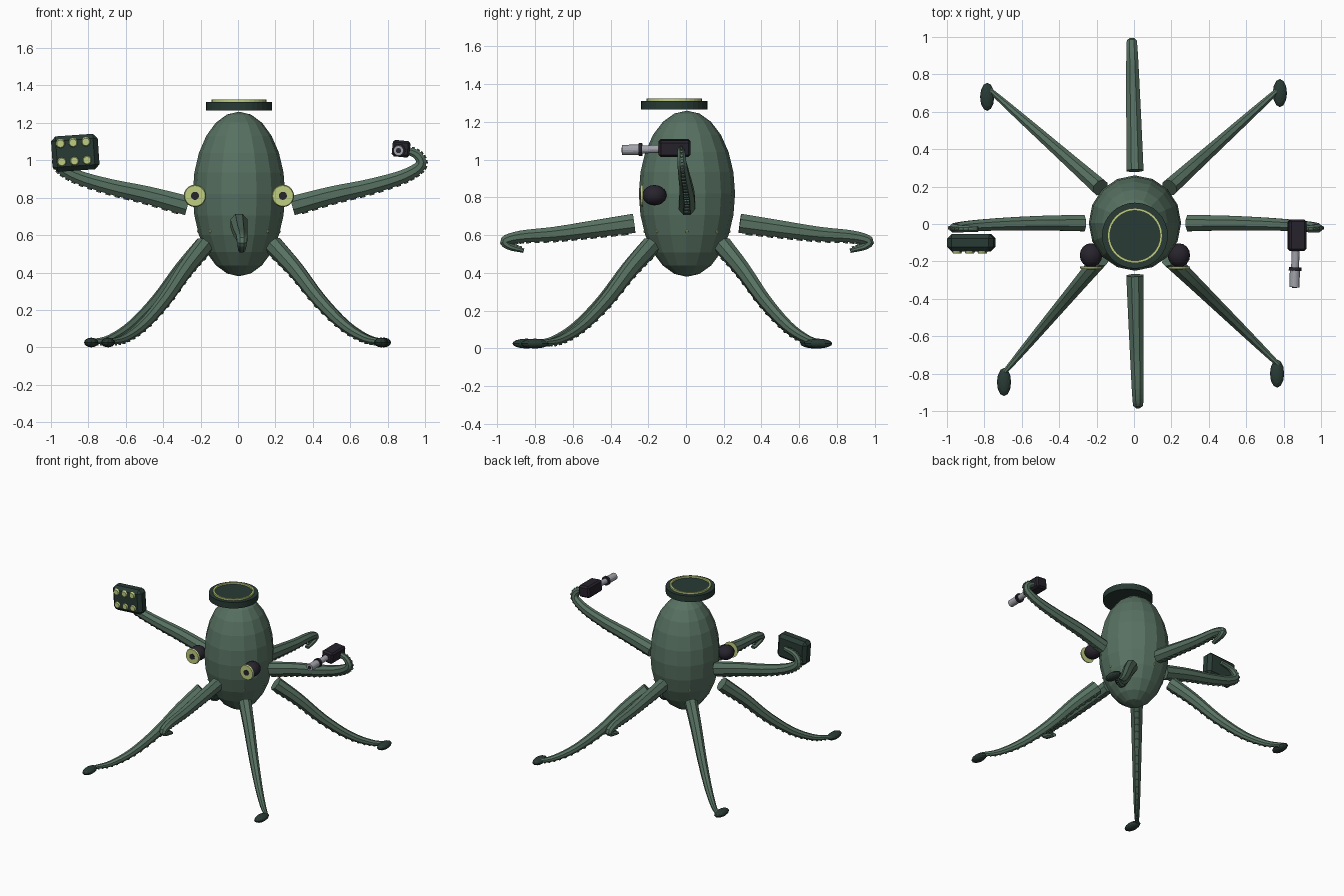
import bpy, bmesh, math
from mathutils import Vector, Matrix

if "Cube" in bpy.data.objects:
    bpy.data.objects.remove(bpy.data.objects["Cube"])


def material(name, rgb):
    m = bpy.data.materials.new(name)
    m.use_nodes = True
    m.diffuse_color = (*rgb, 1)
    bsdf = next(n for n in m.node_tree.nodes if n.type == 'BSDF_PRINCIPLED')
    bsdf.inputs["Base Color"].default_value = (*rgb, 1)
    return m


GREEN = material("sea green", (0.095, 0.165, 0.12))
DARK = material("dark green", (0.022, 0.043, 0.034))
BLACK = material("charcoal", (0.02, 0.017, 0.026))
LIME = material("pale lime", (0.52, 0.62, 0.22))
STEEL = material("steel grey", (0.36, 0.37, 0.41))


def finish(name, bm, mat, smooth=False):
    bmesh.ops.recalc_face_normals(bm, faces=bm.faces)
    mesh = bpy.data.meshes.new(name)
    bm.to_mesh(mesh)
    bm.free()
    mesh.materials.append(mat)
    ob = bpy.data.objects.new(name, mesh)
    bpy.context.collection.objects.link(ob)
    if smooth:
        for p in mesh.polygons:
            p.use_smooth = True
    return ob


def ellipsoid(name, mat, loc, size, seg, rings, smooth=False):
    bm = bmesh.new()
    mx = Matrix.Translation(loc) @ Matrix.Diagonal((*size, 1))
    bmesh.ops.create_uvsphere(bm, u_segments=seg, v_segments=rings, radius=1, matrix=mx)
    return finish(name, bm, mat, smooth)


def add_rod(bm, a, b, r1, r2, seg):
    """Capped cone between two points."""
    a, b = Vector(a), Vector(b)
    rot = (b - a).to_track_quat('Z', 'Y').to_matrix().to_4x4()
    bmesh.ops.create_cone(bm, cap_ends=True, segments=seg, radius1=r1, radius2=r2,
                          depth=(b - a).length,
                          matrix=Matrix.Translation((a + b) / 2) @ rot)


def rod(name, mat, a, b, r1, r2=None, seg=16):
    bm = bmesh.new()
    add_rod(bm, a, b, r1, r1 if r2 is None else r2, seg)
    return finish(name, bm, mat)


def box(name, mat, loc, size, tilt, bevel):
    bm = bmesh.new()
    bmesh.ops.create_cube(bm, size=1, matrix=Matrix.Diagonal((*size, 1)))
    bmesh.ops.bevel(bm, geom=bm.edges[:], offset=bevel, segments=1, affect='EDGES')
    bm.transform(Matrix.Translation(loc) @ Matrix.Rotation(tilt, 4, 'Y'))
    return finish(name, bm, mat)


def spline(p, t):
    """Catmull-Rom point at t in 0..1."""
    n = len(p) - 1
    i = min(int(t * n), n - 1)
    u = t * n - i
    b, c = p[i], p[i + 1]
    a = p[i - 1] if i else 2 * b - c
    d = p[i + 2] if i + 2 <= n else 2 * c - b
    return (2 * b + (c - a) * u + (2 * a - 5 * b + 4 * c - d) * u * u
            + (3 * b - a - 3 * c + d) * u ** 3) / 2


def tentacle(name, points, width, height, steps=20, sides=8):
    """Tapered sweep with a row of suckers underneath."""
    pts = [Vector(p) for p in points]
    d = pts[2] - pts[0]
    side = Vector((d.y, -d.x, 0)).normalized()
    bm = bmesh.new()
    rings = []
    for k in range(steps + 1):
        t = k / steps
        c = spline(pts, t)
        tan = (spline(pts, min(t + .01, 1)) - spline(pts, max(t - .01, 0))).normalized()
        up = side.cross(tan).normalized()
        w = width[0] + (width[1] - width[0]) * t
        h = height[0] + (height[1] - height[0]) * t
        ring = []
        for s in range(sides):
            a = 2 * math.pi * (s + .5) / sides
            ring.append(bm.verts.new(c + side * w * 1.06 * math.cos(a)
                                     + up * h * 1.06 * math.sin(a)))
        rings.append(ring)
        if 0 < k < steps:
            add_rod(bm, c - up * h * .8, c - up * (h + .006), w * .4, w * .4, 6)
    for r, q in zip(rings, rings[1:]):
        for s in range(sides):
            n = (s + 1) % sides
            bm.faces.new((r[s], r[n], q[n], q[s]))
    bm.faces.new(rings[0])
    bm.faces.new(rings[-1])
    return finish(name, bm, GREEN)


# Body and the small studs around its waist
ellipsoid("body", GREEN, (.005, .005, .82), (.247, .255, .44), 16, 12)
for i in range(8):
    a = i * math.pi / 4
    ellipsoid("waist_stud", LIME, (.005 + .216 * math.cos(a), .005 + .223 * math.sin(a), .62),
              (.008, .008, .008), 8, 6)

# Hat disc with its glowing ring
rod("hat", DARK, (.005, -.062, 1.265), (.005, -.062, 1.312), .176, seg=32)
bm = bmesh.new()
for r in (.147, .134):
    bmesh.ops.create_circle(bm, segments=32, radius=r)
bmesh.ops.bridge_loops(bm, edges=bm.edges[:])
ext = bmesh.ops.extrude_face_region(bm, geom=bm.faces[:])
bmesh.ops.translate(bm, vec=(0, 0, .018),
                    verts=[v for v in ext["geom"] if isinstance(v, bmesh.types.BMVert)])
bm.transform(Matrix.Translation((.005, -.062, 1.307)))
finish("hat_ring", bm, LIME)

# Eyes
for s, label in ((1, "left"), (-1, "right")):
    x = .005 + s * .235
    ellipsoid(label + "_eye_ball", BLACK, (x, -.167, .812), (.06, .064, .054), 16, 10, True)
    rod(label + "_eye_ring", LIME, (x, -.228, .81), (x, -.24, .81), .06, .055, 20)
    rod(label + "_pupil", BLACK, (x, -.238, .81), (x, -.244, .81), .022, seg=12)

# Raised side arms, curling up at the ends
for s, label in ((1, "left"), (-1, "right")):
    path = [(.285, 0, .757), (.5, 0, .815), (.7, -.005, .86), (.88, -.015, .915),
            (.972, -.025, .975), (.945, -.03, 1.035), (.85, -.032, 1.06)]
    shift = .005 if s > 0 else .015
    tentacle(label + "_arm", [(s * x + shift, y + .005, z) for x, y, z in path],
             (.045, .015), (.053, .018), 24)

# Front and back arms, curling under at the ends
for s, label in ((1, "back"), (-1, "front")):
    path = [(.28, .663), (.5, .633), (.7, .607), (.88, .593), (.965, .57),
            (.94, .54), (.865, .518)]
    tentacle(label + "_arm", [(.005 - s * .025 * max(0, y - .3), s * y + .005, z)
                              for y, z in path], (.047, .018), (.052, .012), 24)

# Walking legs and their feet
fall = [(0, .545), (.2, .415), (.42, .25), (.65, .115), (.85, .045), (1, .03)]
legs = (("back_left", 1, 1, .785, .73, .78, .70), ("back_right", -1, 1, -.775, .72, -.785, .68),
        ("front_left", 1, -1, .775, -.755, .765, -.80),
        ("front_right", -1, -1, -.69, -.79, -.695, -.845))
for label, sx, sy, ex, ey, fx, fy in legs:
    bx, by = .005 + sx * .185, .005 + sy * .19
    tentacle(label + "_leg", [(bx + (ex - bx) * t, by + (ey - by) * t, z) for t, z in fall],
             (.045, .013), (.05, .014))
    ellipsoid(label + "_foot", DARK, (fx, fy, .026), (.038, .075, .026), 12, 8)

# Blaster in the left arm
box("blaster_body", BLACK, (.872, -.06, 1.062), (.095, .17, .088), .1, .012)
rod("blaster_barrel", STEEL, (.865, -.13, 1.058), (.86, -.26, 1.053), .021)
rod("blaster_collar", BLACK, (.862, -.232, 1.054), (.861, -.25, 1.054), .034)
rod("blaster_muzzle", STEEL, (.86, -.25, 1.053), (.858, -.338, 1.052), .027)
rod("blaster_bore", BLACK, (.858, -.337, 1.052), (.858, -.341, 1.052), .014)

# Lamp panel in the right arm
box("lamp_panel", DARK, (-.87, -.1, 1.04), (.25, .095, .19), -.07, .025)
for i in range(3):
    for j in (-1, 1):
        off = Matrix.Rotation(-.07, 3, 'Y') @ Vector(((i - 1) * .068, 0, j * .049))
        x, z = -.878 + off.x, 1.045 + off.z
        rod("panel_lamp", LIME, (x, -.145, z), (x, -.158, z), .026, .02, 10)
